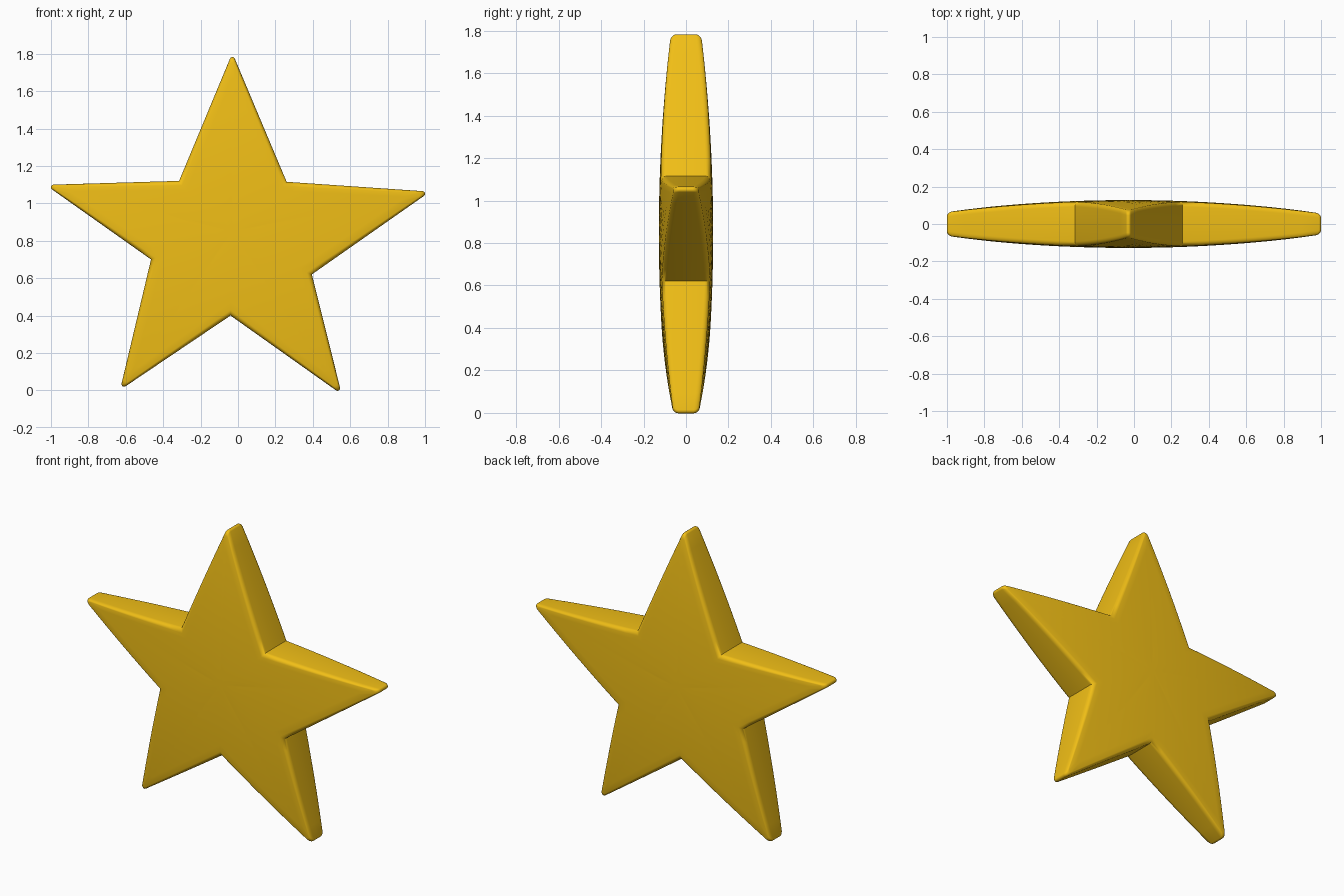
import bpy, bmesh, math
from mathutils import Vector

if "Cube" in bpy.data.objects:
    bpy.data.objects.remove(bpy.data.objects["Cube"])

# Outline corners in x,z: tip, notch, tip, notch ... clockwise from the top
CORNERS = [Vector(p) for p in [
    (-0.03, 1.782), (0.26, 1.115), (1.0, 1.055), (0.395, 0.62), (0.54, 0.0),
    (-0.04, 0.40), (-0.617, 0.022), (-0.465, 0.70), (-1.0, 1.09), (-0.315, 1.12)]]
CENTRE = Vector((-0.03, 0.85))
BEVEL, TIP_R, STEPS = 0.025, 0.014, 8


def half_depth(p):
    """Gently domed half thickness, thinner towards the tips."""
    return 0.128 - 0.065 * (p - CENTRE).length_squared


# Rounded outline with an inset vector for every point
keys = []
for i, c in enumerate(CORNERS):
    a = (CORNERS[i - 1] - c).normalized()
    b = (CORNERS[(i + 1) % 10] - c).normalized()
    bis = (a + b).normalized()
    half = a.angle(b) / 2
    if i % 2 == 0:
        mid = c + bis * TIP_R
        side = Vector((-bis.y, bis.x))
        if side.dot(a) < 0:
            side = -side
        for k in range(7):
            t = (math.pi / 2 - half) * (1 - k / 3)
            keys.append((mid - bis * TIP_R * math.cos(t) + side * TIP_R * math.sin(t),
                         bis * 0.03))
    else:
        keys.append((c, -bis * (BEVEL / math.sin(half))))

outline = []
for i, (p, d) in enumerate(keys):
    q, e = keys[(i + 1) % len(keys)]
    n = STEPS if (q - p).length > 0.1 else 1
    outline += [(p.lerp(q, k / n), d.lerp(e, k / n)) for k in range(n)]

# Star body: stacked rings from the middle of the wall over the rim to the centre
bm = bmesh.new()


def ring(inset, drop, scale, sign):
    verts = []
    for p, d in outline:
        q = CENTRE + (p + d * inset - CENTRE) * scale
        y = 0.0 if sign == 0 else sign * (half_depth(q) - drop)
        verts.append(bm.verts.new((q.x, y, q.y)))
    return verts


def bridge(r1, r2):
    for i in range(len(r1)):
        j = (i + 1) % len(r1)
        bm.faces.new((r1[i], r1[j], r2[j], r2[i]))


middle = ring(0, 0, 1, 0)
for sign in (-1, 1):
    prev = middle
    for k in range(6):
        t = math.pi / 2 * k / 5
        cur = ring(1 - math.cos(t), BEVEL * (1 - math.sin(t)), 1, sign)
        bridge(prev, cur)
        prev = cur
    for s in (0.9, 0.75, 0.6, 0.45, 0.3, 0.15):
        cur = ring(1, 0, s, sign)
        bridge(prev, cur)
        prev = cur
    hub = bm.verts.new((CENTRE.x, sign * half_depth(CENTRE), CENTRE.y))
    for i in range(len(prev)):
        bm.faces.new((prev[i], prev[(i + 1) % len(prev)], hub))

bmesh.ops.recalc_face_normals(bm, faces=bm.faces)
mesh = bpy.data.meshes.new("star")
bm.to_mesh(mesh)
bm.free()
star = bpy.data.objects.new("star", mesh)
bpy.context.collection.objects.link(star)

# Golden colour and smooth shading
gold = bpy.data.materials.new("gold")
gold.diffuse_color = (0.88, 0.52, 0.008, 1)
gold.use_nodes = True
gold.node_tree.nodes["Principled BSDF"].inputs["Base Color"].default_value = gold.diffuse_color
mesh.materials.append(gold)
bpy.context.view_layer.objects.active = star
star.select_set(True)
bpy.ops.object.shade_smooth_by_angle(angle=math.radians(50))
